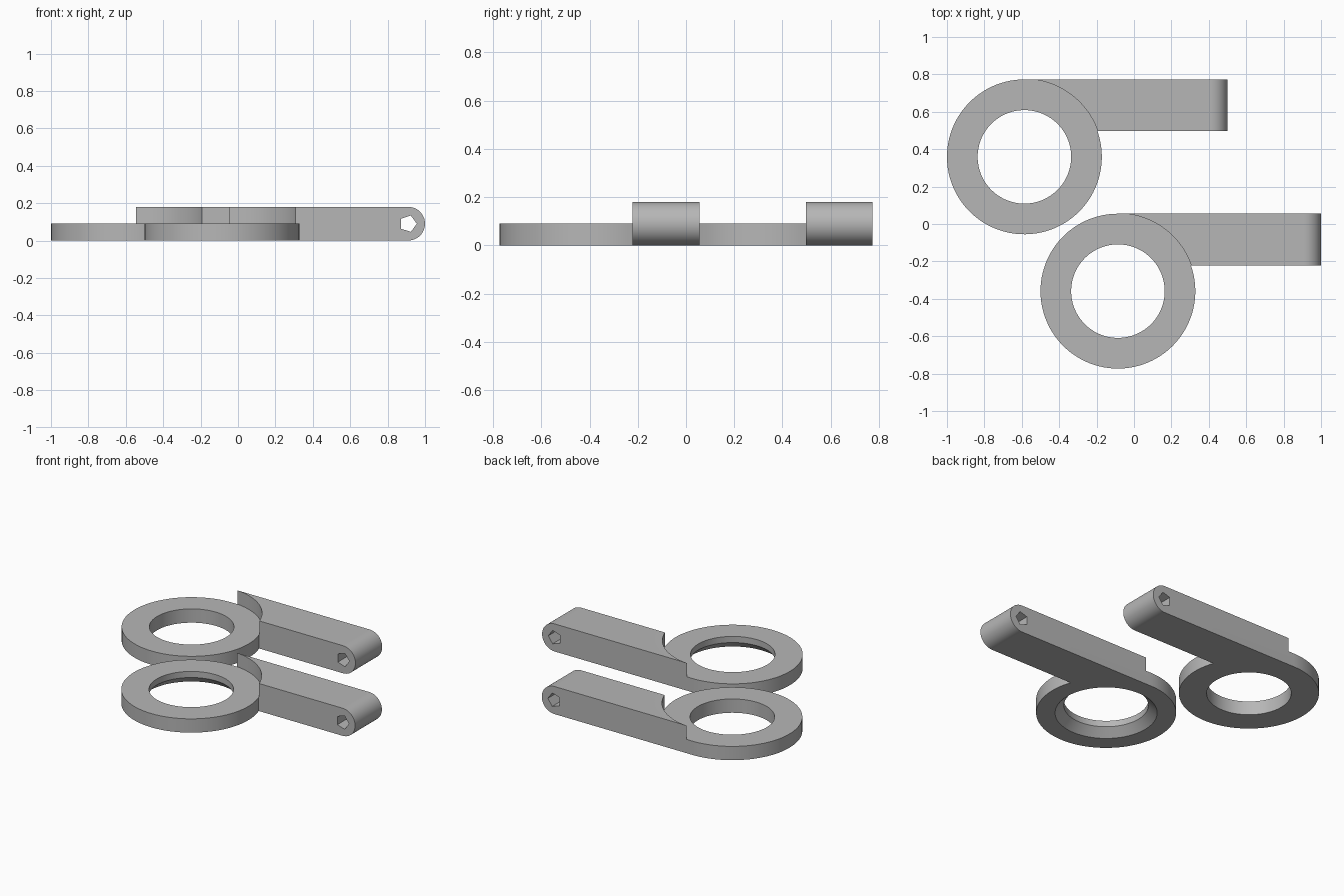
import bpy, bmesh, math
from mathutils import Vector

if "Cube" in bpy.data.objects:
    bpy.data.objects.remove(bpy.data.objects["Cube"])

R, RH, RC = 0.414, 0.25, 0.416       # ring radius, hole radius, arm cut radius
T, H = 0.09, 0.18                    # ring thickness, arm height
Y0, Y1, XE = 0.138, 0.414, 0.996     # arm sides, centre of the rounded end
N = 96

grey = bpy.data.materials.new("grey")
grey.diffuse_color = (0.47, 0.47, 0.47, 1)
grey.use_nodes = True
grey.node_tree.nodes["Principled BSDF"].inputs["Base Color"].default_value = grey.diffuse_color


def arc(r, a, b, n, cx=0, cy=0):
    return [(cx + r * math.cos(a + (b - a) * i / n),
             cy + r * math.sin(a + (b - a) * i / n)) for i in range(n + 1)]


def at_z(pts, z):
    return [Vector((x, y, z)) for x, y in pts]


def at_y(pts, y):
    return [Vector((x, y, z)) for x, z in pts]


def fill(bm, normal, *loops):
    edges = []
    for loop in loops:
        vs = [bm.verts.new(p) for p in loop]
        edges += [bm.edges.new((vs[i - 1], vs[i])) for i in range(len(vs))]
    bmesh.ops.triangle_fill(bm, edges=edges, use_beauty=True, normal=normal)


def wall(bm, a, b):
    va, vb = [bm.verts.new(p) for p in a], [bm.verts.new(p) for p in b]
    for i in range(len(va) - 1):
        bm.faces.new((va[i], va[i + 1], vb[i + 1], vb[i]))


def bracket(name, x, y, bottom_radius, lip_z):
    bm = bmesh.new()
    up, side = (0, 0, 1), (0, 1, 0)
    a0, a1, a2 = math.asin(Y0 / R), math.asin(Y0 / RC), math.asin(Y1 / RC)
    outer = arc(R, math.pi / 2, 2 * math.pi + a0, 80)
    cut = arc(RC, a1, a2, 24)
    end = arc(T, -math.pi / 2, math.pi / 2, 24, XE, T)
    hole = arc(0.046, 0, 2 * math.pi, 5, XE, T)
    hole_low = arc(bottom_radius, 0, 2 * math.pi, N)
    hole_top = arc(RH, 0, 2 * math.pi, N)
    arm_end = [(XE, Y0), (XE, Y1)]

    # underside, ring top and arm top
    fill(bm, up, at_z(outer + arm_end, 0), at_z(hole_low[:-1], 0))
    fill(bm, up, at_z(outer + cut, T), at_z(hole_top[:-1], T))
    fill(bm, up, at_z(cut + arm_end[::-1], H))
    # ring outside and the curved step on the arm
    wall(bm, at_z(outer, 0), at_z(outer, T))
    wall(bm, at_z(cut, T), at_z(cut, H))
    # ring hole, with flared lower part where there is a lip
    if lip_z > 0:
        wall(bm, at_z(hole_low, 0), at_z(hole_top, lip_z))
    wall(bm, at_z(hole_top, lip_z), at_z(hole_top, T))
    # arm sides with five-sided hole
    for yy, low, top in ((Y0, outer[-1][0], cut[0][0]), (Y1, outer[0][0], cut[-1][0])):
        prof = [(low, 0)] + end + [(top, H), (top, T), (low, T)]
        fill(bm, side, at_y(prof, yy), at_y(hole[:-1], yy))
    # rounded end and hole walls
    wall(bm, at_y(end, Y0), at_y(end, Y1))
    wall(bm, at_y(hole, Y0), at_y(hole, Y1))

    bmesh.ops.remove_doubles(bm, verts=bm.verts[:], dist=0.0003)
    bmesh.ops.recalc_face_normals(bm, faces=bm.faces[:])
    mesh = bpy.data.meshes.new(name)
    bm.to_mesh(mesh)
    bm.free()
    mesh.materials.append(grey)
    ob = bpy.data.objects.new(name, mesh)
    ob.location = (x, y, 0)
    bpy.context.collection.objects.link(ob)
    bpy.ops.object.select_all(action='DESELECT')
    ob.select_set(True)
    bpy.context.view_layer.objects.active = ob
    bpy.ops.object.shade_smooth_by_angle(angle=math.radians(25))


bracket("plain_ring_arm", -0.586, 0.359, RH, 0)
bracket("lipped_ring_arm", -0.086, -0.359, 0.302, 0.05)
